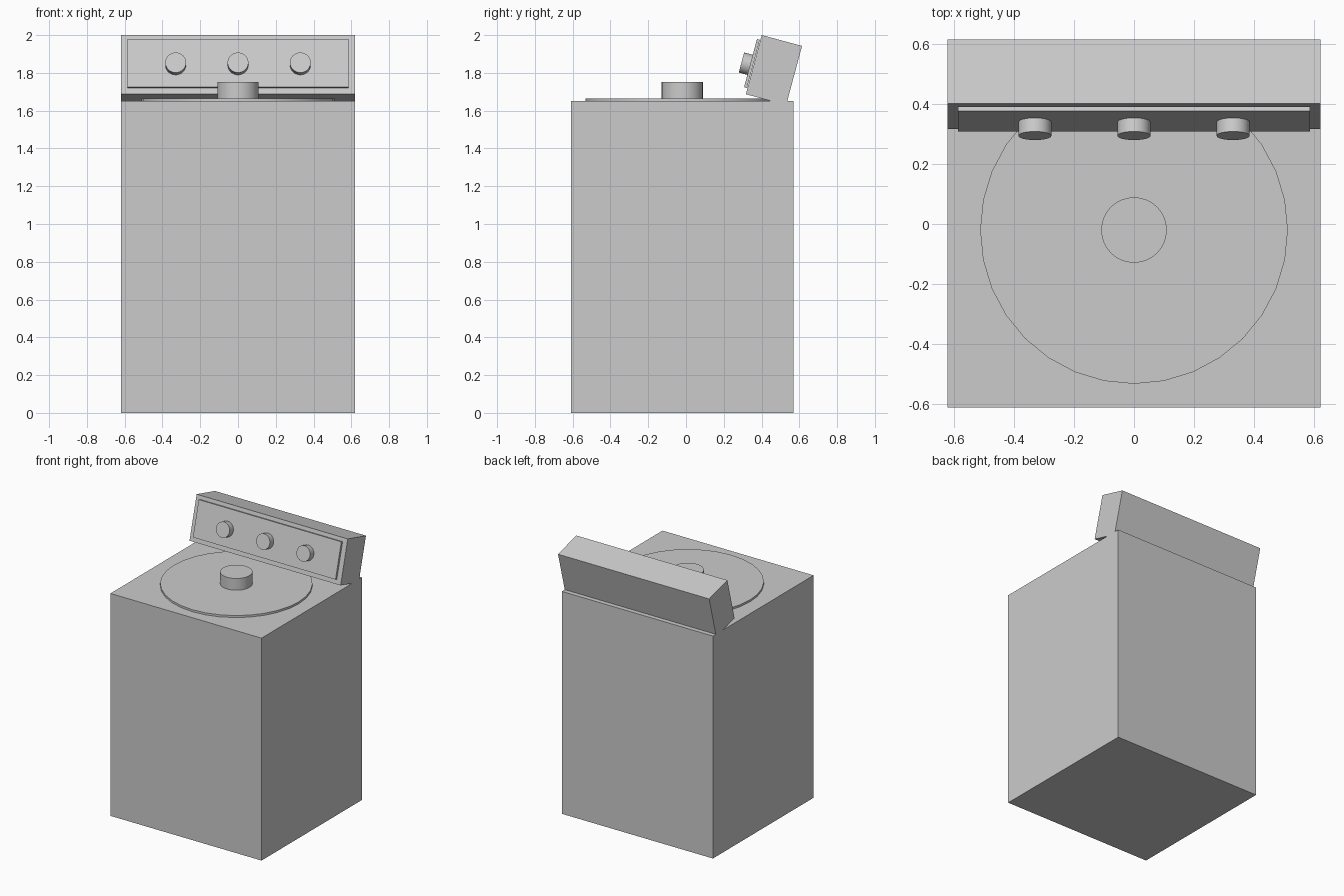
import bpy
from math import radians
from mathutils import Matrix, Vector

if "Cube" in bpy.data.objects:
    bpy.data.objects.remove(bpy.data.objects["Cube"])

# Frame of the leaning control panel: origin on its lower front edge
TILT = Matrix.Translation((0, 0.317, 1.687)) @ Matrix.Rotation(radians(-15), 4, 'X')


def box(name, lo, hi, frame=Matrix()):
    bpy.ops.mesh.primitive_cube_add(size=1)
    ob = bpy.context.object
    ob.name = name
    lo, hi = Vector(lo), Vector(hi)
    ob.data.transform(frame @ Matrix.Translation((lo + hi) / 2)
                      @ Matrix.Diagonal((*(hi - lo), 1)))
    return ob


def disc(name, radius, depth, frame):
    """32-sided cylinder rising from the frame origin along its z axis."""
    bpy.ops.mesh.primitive_cylinder_add(vertices=32, radius=radius, depth=depth)
    ob = bpy.context.object
    ob.name = name
    bpy.ops.object.shade_smooth_by_angle(angle=radians(30))
    ob.data.transform(frame @ Matrix.Translation((0, 0, depth / 2)))
    return ob


# Cabinet
box("cabinet", (-0.62, -0.61, 0), (0.62, 0.57, 1.65))

# Round lid and its handle
disc("lid", 0.512, 0.035, Matrix.Translation((0, -0.02, 1.63)))
disc("lid_handle", 0.109, 0.095, Matrix.Translation((0, -0.02, 1.657)))

# Tilted control panel with raised face plate
box("control_panel", (-0.62, 0, 0), (0.62, 0.221, 0.324), TILT)
box("face_plate", (-0.585, -0.019, 0.034), (0.585, -0.003, 0.297), TILT)

# Three dials
for name, x in (("left_dial", -0.33), ("middle_dial", 0), ("right_dial", 0.33)):
    disc(name, 0.055, 0.052, TILT @ Matrix.Translation((x, -0.014, 0.156))
         @ Matrix.Rotation(radians(90), 4, 'X'))
